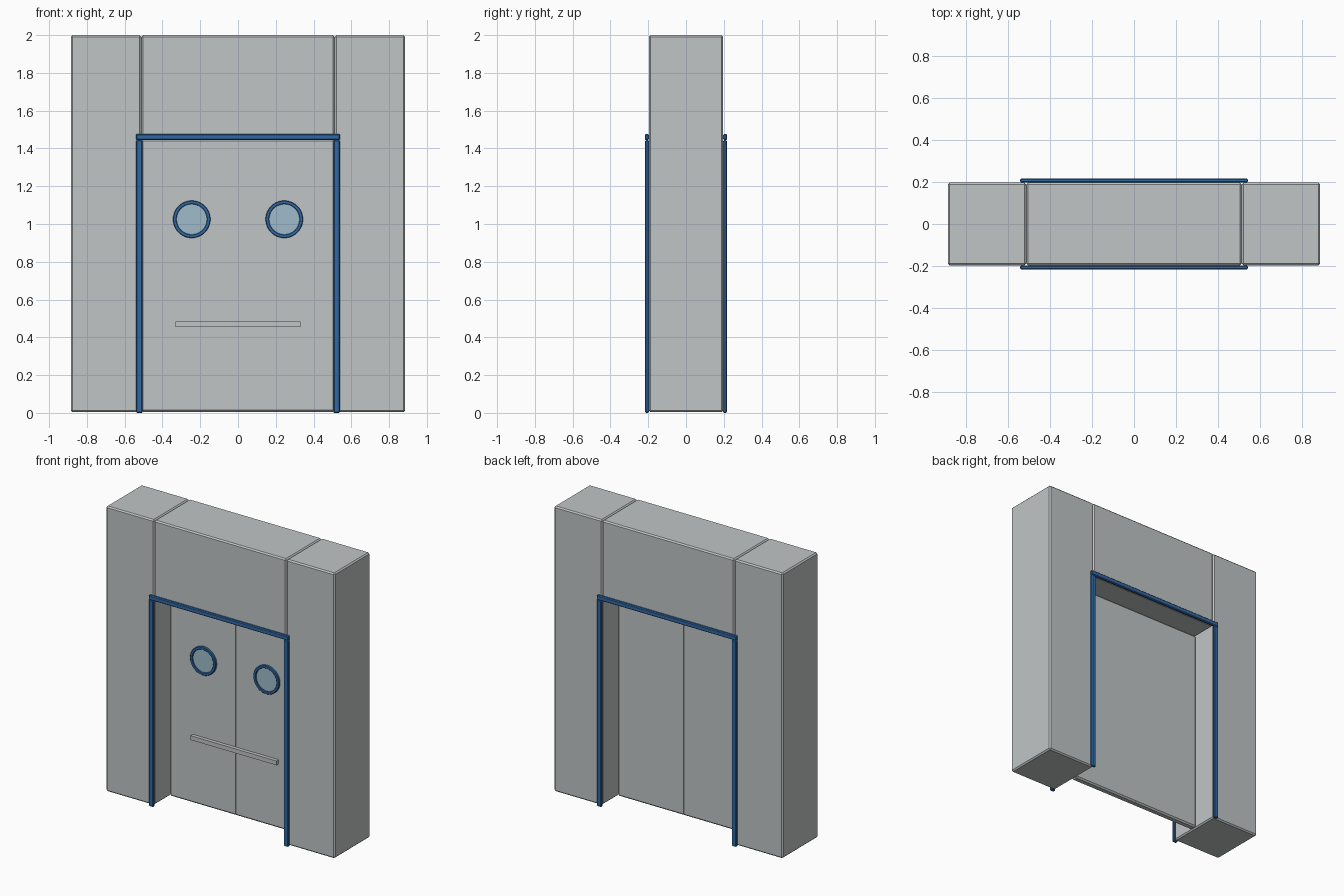
import bpy, bmesh
from math import radians, pi
from mathutils import Matrix

cube = bpy.data.objects.get("Cube")
if cube:
    bpy.data.objects.remove(cube, do_unlink=True)


def material(name, rgb):
    m = bpy.data.materials.new(name)
    m.use_nodes = True
    m.diffuse_color = (*rgb, 1)
    node = next(n for n in m.node_tree.nodes if n.type == 'BSDF_PRINCIPLED')
    node.inputs["Base Color"].default_value = (*rgb, 1)
    return m


GREY = material("pale grey", (0.53, 0.56, 0.56))
BLUE = material("trim blue", (0.03, 0.14, 0.37))
GLASS = material("window blue", (0.35, 0.50, 0.59))


def finish(bm, name, mat):
    bmesh.ops.recalc_face_normals(bm, faces=bm.faces)
    mesh = bpy.data.meshes.new(name)
    bm.to_mesh(mesh)
    bm.free()
    mesh.materials.append(mat)
    obj = bpy.data.objects.new(name, mesh)
    bpy.context.scene.collection.objects.link(obj)
    return obj


def box(name, xs, ys, zs, mat, bevel=0.0, sharp_x=None):
    """Chamfered box between limits; edges lying on x = sharp_x stay sharp."""
    bm = bmesh.new()
    bmesh.ops.create_cube(bm, size=1)
    for v in bm.verts:
        v.co = [lim[0] if c < 0 else lim[1] for c, lim in zip(v.co, (xs, ys, zs))]
    if bevel:
        edges = [e for e in bm.edges if sharp_x is None
                 or any(abs(v.co.x - sharp_x) > 1e-5 for v in e.verts)]
        bmesh.ops.bevel(bm, geom=edges, offset=bevel, segments=1,
                        profile=0.5, affect='EDGES')
    return finish(bm, name, mat)


def ring(name, x, y, z, profile, mat):
    """Spin a closed (radius, depth) profile around the y axis."""
    bm = bmesh.new()
    verts = [bm.verts.new((r, d, 0)) for r, d in profile]
    edges = [bm.edges.new((verts[i - 1], verts[i])) for i in range(len(verts))]
    bmesh.ops.spin(bm, geom=verts + edges, cent=(0, 0, 0), axis=(0, 1, 0),
                   angle=2 * pi, steps=40, use_merge=True)
    bmesh.ops.remove_doubles(bm, verts=bm.verts, dist=1e-4)
    bmesh.ops.translate(bm, verts=bm.verts, vec=(x, y, z))
    return finish(bm, name, mat)


def disc(name, x, y, z, radius, depth, mat):
    bm = bmesh.new()
    bmesh.ops.create_cone(bm, cap_ends=True, segments=40, radius1=radius,
                          radius2=radius, depth=depth,
                          matrix=Matrix.Translation((x, y, z)) @ Matrix.Rotation(radians(90), 4, 'X'))
    return finish(bm, name, mat)


HALF, OPEN, DEPTH, HEAD = 0.885, 0.512, 0.197, 1.45
DOOR = 0.025

# Wall: lintel between two pillars, chamfers leaving V grooves at the joints
box("lintel", (-OPEN, OPEN), (-DEPTH, DEPTH), (HEAD, 2), GREY, 0.009)

for side, s in (("left", 1), ("right", -1)):
    def span(a, b):
        return sorted((s * a, s * b))

    box(f"{side}_pillar", span(OPEN, HALF), (-DEPTH, DEPTH), (0.004, 2), GREY, 0.009)

    # Door leaf, sharp where the two leaves meet
    box(f"{side}_door", span(0.0005, OPEN), (-DOOR, DOOR), (0.005, HEAD), GREY,
        0.01, sharp_x=s * 0.0005)

    # Round window with raised rim
    profile = [(0.08, 0), (0.08, -0.014), (0.083, -0.017),
               (0.096, -0.017), (0.099, -0.014), (0.099, 0)]
    ring(f"{side}_window_rim", s * 0.245, -DOOR, 1.025, profile, BLUE)
    disc(f"{side}_window", s * 0.245, -DOOR - 0.003, 1.025, 0.081, 0.008, GLASS)

# Push bar across the doors
box("push_bar", (-0.332, 0.332), (-0.05, -DOOR), (0.455, 0.485), GREY)

# Trim around the opening on both faces
for face, f in (("front", -1), ("back", 1)):
    ys = sorted((f * DEPTH, f * (DEPTH + 0.02)))
    box(f"{face}_top_trim", (-0.541, 0.541), ys, (1.444, 1.477), BLUE, 0.005)
    for side, s in (("left", 1), ("right", -1)):
        box(f"{face}_{side}_trim", sorted((s * 0.505, s * 0.539)), ys,
            (0, 1.444), BLUE, 0.005)
